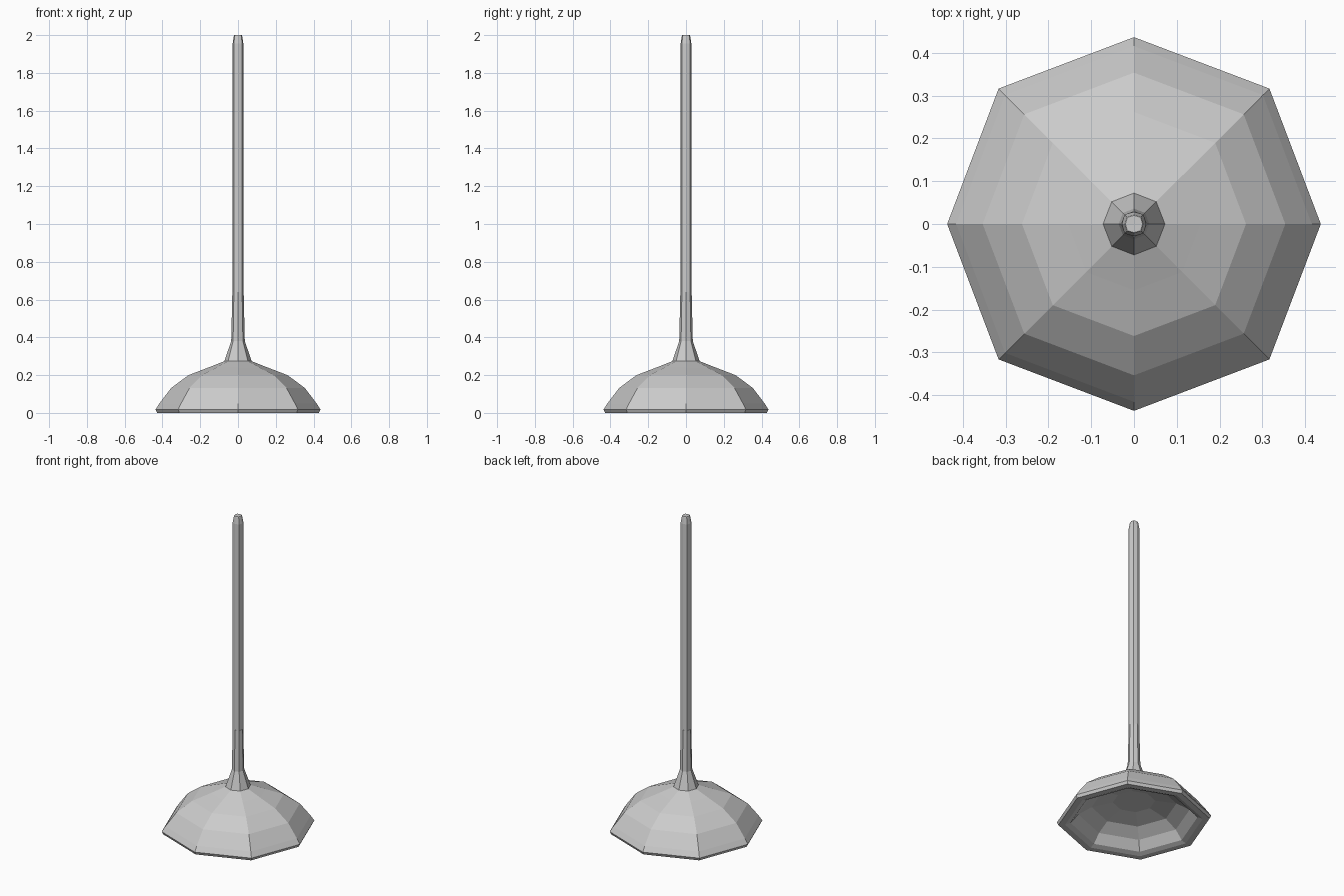
import bpy, bmesh, math

if "Cube" in bpy.data.objects:
    bpy.data.objects.remove(bpy.data.objects["Cube"])

SIDES = 8


def lathe(name, profile, diagonal=1.0):
    """Revolve (radius, z) points into a flat-faced octagonal solid, capping both ends."""
    bm = bmesh.new()
    rings = []
    for r, z in profile:
        ring = []
        for i in range(SIDES):
            a = i * math.tau / SIDES
            k = r * (diagonal if i % 2 else 1.0)
            ring.append(bm.verts.new((k * math.cos(a), k * math.sin(a), z)))
        rings.append(ring)
    for low, high in zip(rings, rings[1:]):
        for i in range(SIDES):
            j = (i + 1) % SIDES
            bm.faces.new((low[i], low[j], high[j], high[i]))
    bm.faces.new(rings[0])
    bm.faces.new(rings[-1])
    bmesh.ops.recalc_face_normals(bm, faces=bm.faces)
    mesh = bpy.data.meshes.new(name)
    bm.to_mesh(mesh)
    bm.free()
    obj = bpy.data.objects.new(name, mesh)
    bpy.context.collection.objects.link(obj)
    return obj


# Thick suction cup: shallow inner ceiling, lip and rim, then up the outside
lathe("rubber_cup", [
    (0.12, 0.135), (0.24, 0.11), (0.315, 0.065), (0.36, 0.012), (0.39, 0.0),
    (0.428, 0.0), (0.437, 0.018), (0.416, 0.05), (0.354, 0.132),
    (0.262, 0.2), (0.155, 0.241), (0.07, 0.275),
], diagonal=1.025)

# Flared collar blending into the handle
lathe("collar", [(0.073, 0.272), (0.036, 0.38), (0.03, 0.64)], diagonal=1.02)

# Long handle with a chamfered tip
lathe("handle", [(0.0285, 0.26), (0.0285, 1.955), (0.022, 1.995), (0.02, 2.0)],
      diagonal=1.1)
